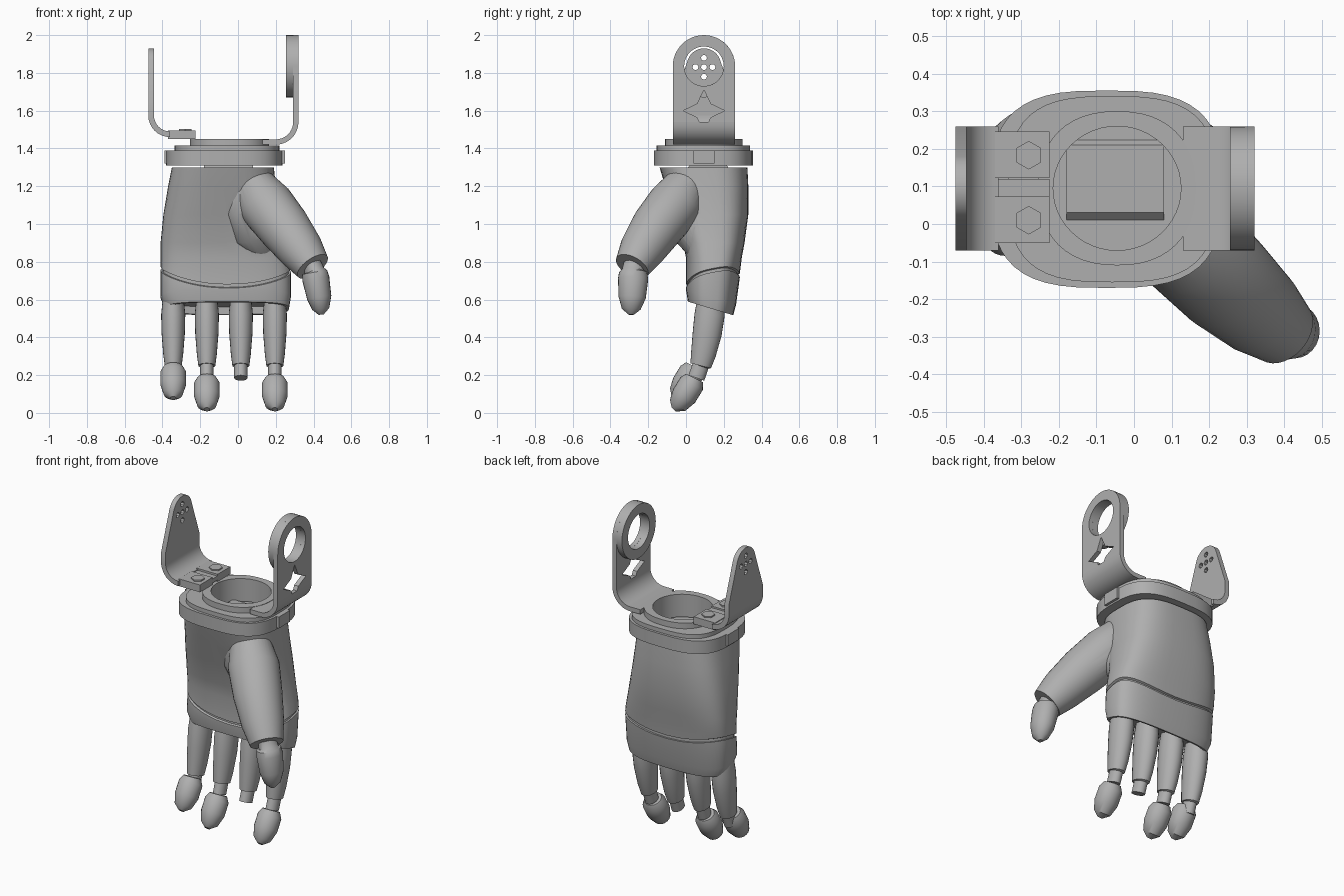
import bpy, bmesh
from math import sin, cos, pi, radians, copysign
from mathutils import Vector

cube = bpy.data.objects.get("Cube")
if cube:
    bpy.data.objects.remove(cube)

grey = bpy.data.materials.new("plain_grey")
grey.use_nodes = True
COLOUR = (0.43, 0.43, 0.43, 1)
grey.diffuse_color = COLOUR
grey.node_tree.nodes["Principled BSDF"].inputs["Base Color"].default_value = COLOUR


def smooth(ob):
    bpy.ops.object.select_all(action='DESELECT')
    ob.select_set(True)
    bpy.context.view_layer.objects.active = ob
    bpy.ops.object.shade_smooth_by_angle(angle=radians(35))


def loft(name, rings, closed=False):
    """Skin a list of equal-length rings; cap the ends or close into a loop."""
    bm = bmesh.new()
    rows = [[bm.verts.new(p) for p in ring] for ring in rings]
    n = len(rows[0])
    pairs = list(zip(rows, rows[1:]))
    if closed:
        pairs.append((rows[-1], rows[0]))
    for a, b in pairs:
        for i in range(n):
            j = (i + 1) % n
            bm.faces.new((a[i], a[j], b[j], b[i]))
    if not closed:
        bm.faces.new(rows[0])
        bm.faces.new(rows[-1])
    bmesh.ops.recalc_face_normals(bm, faces=bm.faces)
    mesh = bpy.data.meshes.new(name)
    bm.to_mesh(mesh)
    bm.free()
    mesh.materials.append(grey)
    ob = bpy.data.objects.new(name, mesh)
    bpy.context.collection.objects.link(ob)
    smooth(ob)
    return ob


def section(x0, x1, y0, y1, z, power=3.0, n=48):
    """Rounded-box cross-section lying flat at height z."""
    def c(v):
        return copysign(abs(v) ** (2 / power), v)
    return [Vector(((x0 + x1) / 2 + (x1 - x0) / 2 * c(cos(a)),
                    (y0 + y1) / 2 + (y1 - y0) / 2 * c(sin(a)), z))
            for a in (2 * pi * i / n for i in range(n))]


def tube(name, path, side, squash=1.0, n=24):
    """Round limb through (x, y, z, radius) points; side fixes the ring axis."""
    pts = [Vector(p[:3]) for p in path]
    rings = []
    for i, p in enumerate(pts):
        t = (pts[min(i + 1, len(pts) - 1)] - pts[max(i - 1, 0)]).normalized()
        u = (side - t * side.dot(t)).normalized()
        v = t.cross(u)
        r = path[i][3]
        rings.append([p + u * r * squash * cos(a) + v * r * sin(a)
                      for a in (2 * pi * k / n for k in range(n))])
    return loft(name, rings)


def prism(name, pts, axis, lo, hi):
    """Extrude a 2D outline along x (outline y, z) or y (outline x, z)."""
    def place(p, d):
        return Vector((d, p[0], p[1])) if axis == 'x' else Vector((p[0], d, p[1]))
    return loft(name, [[place(p, d) for p in pts] for d in (lo, hi)])


def box(name, x0, x1, y0, y1, z0, z1):
    return prism(name, [(x0, z0), (x1, z0), (x1, z1), (x0, z1)], 'y', y0, y1)


def arc(cx, cz, r, a0, a1, n):
    return [(cx + r * cos(radians(a0 + (a1 - a0) * i / n)),
             cz + r * sin(radians(a0 + (a1 - a0) * i / n))) for i in range(n + 1)]


def combine(ob, other, operation):
    """Merge another solid into ob, or cut it away."""
    mod = ob.modifiers.new("combine", 'BOOLEAN')
    mod.operation = operation
    mod.solver = 'EXACT'
    mod.object = other
    bpy.context.view_layer.objects.active = ob
    bpy.ops.object.modifier_apply(modifier=mod.name)
    bpy.data.objects.remove(other)
    smooth(ob)


def drill(ob, pts):
    combine(ob, prism("cutter", pts, 'x', -1, 1), 'DIFFERENCE')


X = Vector((1, 0, 0))
MID = 0.095   # shared centre of the brackets in y

# Palm shell: curved seam above the knuckles, sloping recessed lower edge
upper = [(-0.35, 0.19, -0.14, 0.325, 1.30), (-0.37, 0.20, -0.11, 0.33, 1.20),
         (-0.395, 0.22, -0.06, 0.33, 1.05), (-0.41, 0.25, -0.015, 0.31, 0.90),
         (-0.41, 0.27, 0, 0.295, 0.82)]
seam = [(-0.41, 0.28, 0, 0.285, 0.69), (-0.398, 0.268, 0.012, 0.273, 0.688),
        (-0.398, 0.268, 0.012, 0.273, 0.672), (-0.41, 0.28, 0, 0.285, 0.67)]
lower = [(-0.41, 0.28, 0, 0.265, 0.61), (-0.385, 0.27, 0.01, 0.25, 0.55),
         (-0.37, 0.255, 0.025, 0.235, 0.55), (-0.37, 0.255, 0.025, 0.235, 0.59)]
rings = [section(*row) for row in upper]
for row in seam:
    ring = section(*row)
    for p in ring:
        p.z += 0.06 * ((p.x + 0.05) / 0.34) ** 2 + 0.2 * p.y - 0.01
    rings.append(ring)
for row in lower:
    ring = section(*row)
    for p in ring:
        p.z -= 0.3 * (p.y - 0.14)
    rings.append(ring)
palm = loft("palm_and_thumb_base", rings)

# Thumb: mound and swollen base merged into the palm, then a separate tip
mound = tube("thumb_mound", [(0.05, 0.04, 1.28, 0.1), (0.05, 0.025, 1.2, 0.13),
                             (0.06, 0.03, 1.08, 0.14), (0.09, 0.06, 0.95, 0.125),
                             (0.13, 0.1, 0.85, 0.08)], X, squash=1.08, n=32)
combine(palm, mound, 'UNION')
thumb = tube("thumb_base", [(0.06, 0.03, 1.25, 0.05), (0.085, 0.0, 1.2, 0.115),
                            (0.15, -0.06, 1.1, 0.145), (0.245, -0.155, 0.98, 0.138),
                            (0.335, -0.235, 0.86, 0.12), (0.395, -0.285, 0.775, 0.095)],
             Vector((1, 1, 0)), n=32)
combine(palm, thumb, 'UNION')
tube("thumb_tip", [(0.39, -0.275, 0.79, 0.055), (0.405, -0.28, 0.75, 0.06),
                   (0.406, -0.28, 0.745, 0.074), (0.412, -0.28, 0.71, 0.08),
                   (0.43, -0.285, 0.61, 0.072), (0.438, -0.29, 0.55, 0.05),
                   (0.44, -0.29, 0.52, 0.015)], X, squash=0.9)

# Wrist: stepped ring with a round opening, inner plate and side lugs
band = (-0.38, 0.235, -0.17, 0.355)
plate = (-0.335, 0.22, -0.155, 0.34)
rim = (-0.255, 0.165, -0.11, 0.30)
hole = (-0.215, 0.125, -0.07, 0.26)
steps = ((band, 1.31, 3), (band, 1.39, 3), (plate, 1.39, 3), (plate, 1.415, 3),
         (rim, 1.415, 2.3), (rim, 1.45, 2.3), (hole, 1.45, 2), (hole, 1.31, 2))
loft("wrist_ring", [section(*size, z, power) for size, z, power in steps], closed=True)
prism("wrist_inner_plate", [(0.0, 1.29), (0.23, 1.29), (0.21, 1.32), (0.03, 1.32)],
      'x', -0.18, 0.08)
for x in (-0.39, 0.225):
    box("wrist_lug", x, x + 0.025, 0.04, 0.15, 1.32, 1.39)

# Left bracket: bent strap, round-topped plate, thick bearing ring
R = 0.165
strap = [(0.13, 1.42)] + arc(0.2, 1.54, 0.12, -90, 0, 10)
strap += arc(0.2, 1.54, 0.092, 0, -90, 10) + [(0.13, 1.448)]
prism("left_bracket_bend", strap, 'y', MID - R, MID + R)
outline = [(MID - R, 1.54), (MID + R, 1.54)] + arc(MID, 1.835, R, 0, 180, 24)
plate = prism("left_bracket_plate", outline, 'x', 0.292, 0.32)
drill(plate, arc(MID, 1.835, 0.105, 0, 360, 28)[:-1])
star = [p for i in range(4) for p in (arc(MID, 1.6, 0.11, 90 * i, 0, 1)[0],
                                      arc(MID, 1.6, 0.05, 90 * i + 45, 0, 1)[0])]
drill(plate, star)
bearing = [[Vector((x, MID + r * cos(a), 1.835 + r * sin(a)))
            for a in (2 * pi * i / 36 for i in range(36))]
           for x, r in ((0.255, 0.105), (0.255, R), (0.295, R), (0.295, 0.105))]
loft("left_bearing_ring", bearing, closed=True)

# Right bracket: tapered drilled plate, bend and two bolted feet
outline = [(MID - R, 1.56), (MID + R, 1.56), (MID + R, 1.64)]
outline += arc(MID, 1.84, 0.09, 20, 160, 16) + [(MID - R, 1.64)]
plate = prism("right_bracket_plate", outline, 'x', -0.475, -0.445)
for y, z in ((0, 0), (0.045, 0), (-0.045, 0), (0, 0.05), (0, -0.05)):
    drill(plate, arc(MID + y, 1.83 + z, 0.016, 0, 360, 8)[:-1])
bend = arc(-0.36, 1.575, 0.115, 180, 270, 8) + arc(-0.36, 1.575, 0.085, 270, 180, 8)
prism("right_bracket_bend", bend, 'y', MID - R, MID + R)
box("right_bracket_web", -0.37, -0.225, 0.07, 0.12, 1.46, 1.485)
for y in (0.01, 0.183):
    box("right_bracket_foot", -0.37, -0.225, y - 0.06, y + 0.063, 1.45, 1.495)
    bolt = [[Vector((-0.28 + 0.038 * cos(i * pi / 3 + pi / 6),
                     y + 0.038 * sin(i * pi / 3 + pi / 6), z)) for i in range(6)]
            for z in (1.49, 1.503)]
    loft("bracket_bolt", bolt)

# Fingers: full curved segment narrowing to a joint, then a rounded tip
for name, x, lift in (("little", -0.343, 0.06), ("ring", -0.165, 0),
                      ("middle", 0.015, None), ("index", 0.195, 0)):
    tube(name + "_finger_base", [(x, 0.13, 0.6, 0.07), (x, 0.125, 0.52, 0.08),
                                 (x, 0.112, 0.42, 0.077), (x, 0.092, 0.31, 0.066),
                                 (x, 0.078, 0.25, 0.056), (x, 0.077, 0.248, 0.044),
                                 (x, 0.055, 0.185, 0.044)], X, squash=0.8)
    if lift is not None:
        tube(name + "_finger_tip", [(x, 0.045, 0.185 + lift, 0.05),
                                    (x, 0.03, 0.155 + lift, 0.068),
                                    (x, -0.01, 0.09 + lift, 0.068),
                                    (x, -0.045, 0.04 + lift, 0.05),
                                    (x, -0.065, 0.018 + lift, 0.015)], X)
